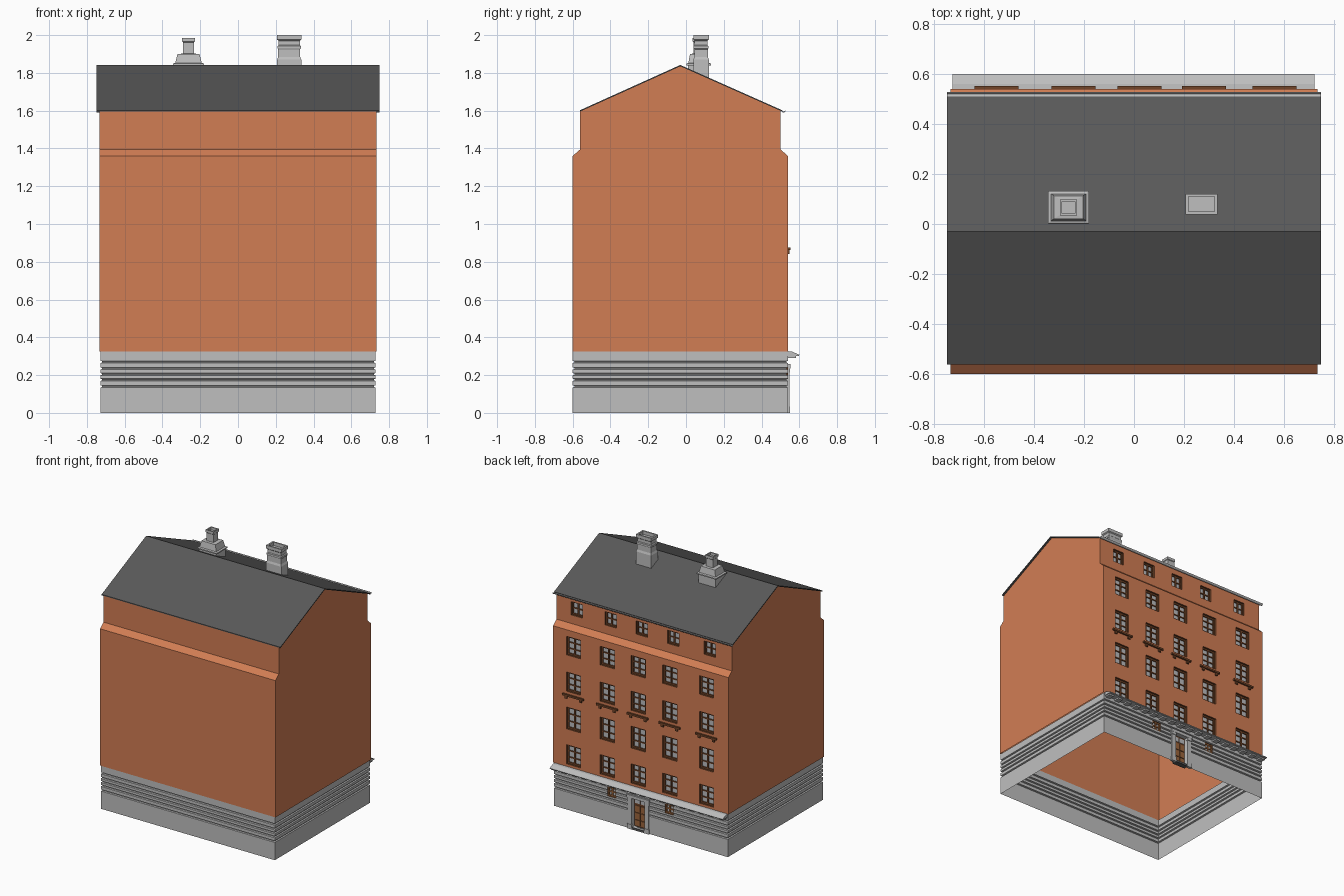
import bpy, bmesh, math

if "Cube" in bpy.data.objects:
    bpy.data.objects.remove(bpy.data.objects["Cube"])

def material(name, r, g, b):
    m = bpy.data.materials.new(name)
    m.diffuse_color = (r, g, b, 1)
    m.use_nodes = True
    m.node_tree.nodes["Principled BSDF"].inputs["Base Color"].default_value = m.diffuse_color
    return m

ORANGE = material("orange plaster", 0.64, 0.205, 0.088)
GREY = material("light grey stone", 0.52, 0.52, 0.52)
ROOF = material("dark grey roofing", 0.10, 0.10, 0.10)
BROWN = material("dark brown wood", 0.17, 0.06, 0.022)
WOOD = material("warm brown wood", 0.33, 0.13, 0.045)
GLASS = material("grey glass", 0.50, 0.51, 0.53)

def finish(name, bm, mat, normals=True):
    bmesh.ops.remove_doubles(bm, verts=bm.verts, dist=1e-5)
    if normals:
        bmesh.ops.recalc_face_normals(bm, faces=bm.faces)
    me = bpy.data.meshes.new(name)
    bm.to_mesh(me)
    bm.free()
    me.materials.append(mat)
    ob = bpy.data.objects.new(name, me)
    bpy.context.collection.objects.link(ob)
    return ob

def face(bm, pts):
    return bm.faces.new([bm.verts.new(p) for p in pts])

def box(bm, x0, x1, y0, y1, z0, z1):
    v = [bm.verts.new((x, y, z)) for z in (z0, z1) for x, y in ((x0, y0), (x1, y0), (x1, y1), (x0, y1))]
    for q in ((3, 2, 1, 0), (4, 5, 6, 7), (0, 1, 5, 4), (1, 2, 6, 5), (2, 3, 7, 6), (3, 0, 4, 7)):
        bm.faces.new([v[i] for i in q])

def extrude_x(bm, prof, x0, x1, closed=True):
    """Sweep a (y, z) profile along x; closed profiles get end caps."""
    n = len(prof)
    for i in range(n if closed else n - 1):
        (ya, za), (yb, zb) = prof[i], prof[(i + 1) % n]
        face(bm, [(x0, ya, za), (x1, ya, za), (x1, yb, zb), (x0, yb, zb)])
    if closed:
        for x in (x0, x1):
            face(bm, [(x, y, z) for y, z in prof])

def inset_at(prof, z):
    for (za, ia), (zb, ib) in zip(prof, prof[1:]):
        if za <= z <= zb:
            return ia + (ib - ia) * (z - za) / (zb - za)
    return prof[-1][1]

def facade(bm, prof, half, holes, taper):
    """Back wall sheet following a (z, inset) profile, with rectangular holes."""
    zs = sorted({z for z, _ in prof} | {z for h in holes for z in h[2:]})
    xs = sorted({-half, half} | {x for h in holes for x in h[:2]})
    def pt(x, z):
        i = inset_at(prof, z)
        if taper and abs(x) == half:
            x -= math.copysign(i, x)
        return (x, YB - i, z)
    for za, zb in zip(zs, zs[1:]):
        for xa, xb in zip(xs, xs[1:]):
            xm, zm = (xa + xb) / 2, (za + zb) / 2
            if not any(h[0] < xm < h[1] and h[2] < zm < h[3] for h in holes):
                face(bm, [pt(xb, za), pt(xa, za), pt(xa, zb), pt(xb, zb)])

YF, YB = -0.60, 0.54
BASE_X, WALL_X, BASE_TOP = 0.728, 0.734, 0.325
COLS = (-0.55, -0.243, 0.022, 0.28, 0.563)
ROWS = ((0.345, 0.49), (0.61, 0.775), (0.895, 1.04), (1.17, 1.31))
DOOR = (-0.037, 0.073, 0.015, 0.235)

main_holes = [(c - 0.06, c + 0.06, a, b) for c in COLS for a, b in ROWS]
attic_holes = [(c - 0.048, c + 0.048, 1.46, 1.56) for c in COLS]
cellar_holes = [(c - 0.036, c + 0.036, 0.195, 0.265) for c in (0.244, -0.237)]

# Stone base: open shell with horizontal grooves
grooves = [(0, 0)]
for z in (0.14, 0.175, 0.205, 0.235, 0.27):
    grooves += [(z - 0.006, 0), (z - 0.003, 0.009), (z + 0.003, 0.009), (z + 0.006, 0)]
grooves.append((BASE_TOP, 0))
bm = bmesh.new()
facade(bm, grooves, BASE_X, cellar_holes + [DOOR], True)
for (za, a), (zb, b) in zip(grooves, grooves[1:]):
    face(bm, [(-BASE_X + a, YF + a, za), (BASE_X - a, YF + a, za),
              (BASE_X - b, YF + b, zb), (-BASE_X + b, YF + b, zb)])
    for s in (-1, 1):
        q = [(s * (BASE_X - a), YF + a, za), (s * (BASE_X - a), YB - a, za),
             (s * (BASE_X - b), YB - b, zb), (s * (BASE_X - b), YF + b, zb)]
        face(bm, q if s > 0 else q[::-1])
finish("stone_base", bm, GREY, False)

# Plastered walls with chamfered setback and gables
steps = [(BASE_TOP, 0), (1.36, 0), (1.395, 0.04), (1.60, 0.04)]
bm = bmesh.new()
facade(bm, steps, WALL_X, main_holes + attic_holes, False)
for (za, a), (zb, b) in zip(steps, steps[1:]):
    face(bm, [(-WALL_X, YF + a, za), (WALL_X, YF + a, za), (WALL_X, YF + b, zb), (-WALL_X, YF + b, zb)])
outline = [(YB - i, z) for z, i in steps] + [(-0.03, 1.835)] + [(YF + i, z) for z, i in reversed(steps)]
face(bm, [(WALL_X, y, z) for y, z in outline])
face(bm, [(-WALL_X, y, z) for y, z in outline[::-1]])
finish("plaster_walls", bm, ORANGE, False)

# Roof: thin folded slab
bm = bmesh.new()
extrude_x(bm, [(-0.562, 1.595), (-0.562, 1.602), (-0.03, 1.842), (0.51, 1.602), (0.51, 1.595), (-0.03, 1.835)], -0.748, 0.748)
finish("roof", bm, ROOF)

# Half-round gutter along the back eave
bm = bmesh.new()
arc = [(0.516 + 0.012 * math.cos(t * math.pi / 6), 1.602 - 0.012 * math.sin(t * math.pi / 6)) for t in range(7)]
inner = [(0.516 + 0.008 * math.cos(t * math.pi / 6), 1.602 - 0.008 * math.sin(t * math.pi / 6)) for t in range(6, -1, -1)]
extrude_x(bm, arc + inner, -0.748, 0.748)
finish("gutter", bm, GREY)

# Recessed windows: glass sheet, reveal and glazing bars
reveal, bars, glass, cellar = (bmesh.new() for _ in range(4))

def window(h, y, bar_bm, glass_bm, cols, rows, depth=0.022, f=0.012, m=0.004):
    x0, x1, z0, z1 = h
    yb = y - depth
    ring = [(x0, z0), (x1, z0), (x1, z1), (x0, z1)]
    for (xa, za), (xb, zb) in zip(ring, ring[1:] + ring[:1]):
        face(reveal, [(xa, y, za), (xb, y, zb), (xb, yb, zb), (xa, yb, za)])
    face(glass_bm, [(x1, yb, z0), (x0, yb, z0), (x0, yb, z1), (x1, yb, z1)])
    yt = yb + 0.008
    for a, b in ((x0, x0 + f), (x1 - f, x1)):
        box(bar_bm, a, b, yb, yt, z0, z1)
    for a, b in ((z0, z0 + f), (z1 - f, z1)):
        box(bar_bm, x0 + f, x1 - f, yb, yt, a, b)
    for i in range(1, cols):
        x = x0 + (x1 - x0) * i / cols
        box(bar_bm, x - m * 1.4, x + m * 1.4, yb, yt, z0 + f, z1 - f)
    for i in range(1, rows):
        z = z0 + (z1 - z0) * i / rows
        box(bar_bm, x0 + f, x1 - f, yb, yt - 0.001, z - m, z + m)

for h in main_holes:
    window(h, YB, bars, glass, 2, 3)
for h in attic_holes:
    window(h, YB - 0.04, bars, glass, 2, 2, f=0.01)
for h in cellar_holes:
    window(h, YB, cellar, glass, 2, 2, 0.015, 0.01)
finish("window_reveals", reveal, BROWN, False)
finish("window_frames", bars, BROWN)
finish("window_glass", glass, GLASS, False)
finish("cellar_window_frames", cellar, WOOD)

# Bracketed sills under the third-row windows
bm = bmesh.new()
for c in COLS:
    box(bm, c - 0.088, c + 0.088, YB - 0.002, YB + 0.013, 0.862, 0.876)
    for s in (-1, 1):
        box(bm, c + s * 0.06 - 0.01, c + s * 0.06 + 0.01, YB - 0.002, YB + 0.009, 0.842, 0.862)
finish("window_sills", bm, BROWN)

# Cornice over the base, with a row of blocks beneath
bm = bmesh.new()
extrude_x(bm, [(0.535, 0.327), (0.56, 0.325), (0.60, 0.308), (0.597, 0.302), (0.535, 0.302)], -0.726, 0.722)
finish("cornice", bm, GREY)
bm = bmesh.new()
for i in range(18):
    x = -0.70 + i * 1.396 / 17
    box(bm, x - 0.02, x + 0.02, 0.535, 0.583, 0.291, 0.302)
finish("cornice_blocks", bm, GREY)

# Door: recess, two panelled leaves, transom light
x0, x1, z0, z1 = DOOR
xc, yd = (x0 + x1) / 2, YB - 0.03
bm = bmesh.new()
ring = [(x0, z0), (x1, z0), (x1, z1), (x0, z1)]
for (xa, za), (xb, zb) in zip(ring, ring[1:] + ring[:1]):
    face(bm, [(xa, YB, za), (xb, YB, zb), (xb, yd, zb), (xa, yd, za)])
finish("door_recess", bm, GREY, False)
bm = bmesh.new()
box(bm, x0, x1, yd - 0.005, yd + 0.004, z0, z1)
finish("door_frame", bm, BROWN)
bm = bmesh.new()
for s in (-1, 1):
    for a, b in ((0.025, 0.065), (0.072, 0.12), (0.127, 0.175)):
        xa, xb = sorted((xc + s * 0.005, xc + s * 0.046))
        box(bm, xa, xb, yd, yd + 0.010, a, b)
finish("door_panels", bm, WOOD)
bm = bmesh.new()
for s in (-1, 1):
    xa, xb = sorted((xc + s * 0.004, xc + s * 0.046))
    box(bm, xa, xb, yd, yd + 0.007, 0.19, 0.225)
finish("door_transom_glass", bm, GLASS)

# Stone door surround and step
bm = bmesh.new()
for s in (-1, 1):
    for a, b, p, za, zb in ((0.055, 0.088, 0.007, 0, 0.235), (0.052, 0.092, 0.011, 0, 0.035), (0.052, 0.092, 0.011, 0.215, 0.235)):
        xa, xb = sorted((xc + s * a, xc + s * b))
        box(bm, xa, xb, YB - 0.01, YB + p, za, zb)
box(bm, xc - 0.095, xc + 0.095, YB - 0.01, YB + 0.012, 0.235, 0.258)
finish("door_surround", bm, GREY)
bm = bmesh.new()
box(bm, xc - 0.055, xc + 0.055, yd, YB + 0.010, 0, 0.015)
finish("door_step", bm, ROOF)

# Chimneys: stacked rectangular sections with a hollow top
def chimney(name, cx, cy, sections):
    bm = bmesh.new()
    rings = [[bm.verts.new((cx + a * hx, cy + b * hy, z)) for a, b in ((-1, -1), (1, -1), (1, 1), (-1, 1))]
             for z, hx, hy in sections]
    for r, q in zip(rings, rings[1:]):
        for i in range(4):
            j = (i + 1) % 4
            bm.faces.new((r[i], r[j], q[j], q[i]))
    bm.faces.new(rings[0][::-1])
    bm.faces.new(rings[-1])
    finish(name, bm, GREY)

chimney("stepped_chimney", -0.262, 0.067, [
    (1.75, 0.072, 0.056), (1.838, 0.072, 0.056), (1.84, 0.082, 0.065), (1.849, 0.082, 0.065),
    (1.853, 0.070, 0.054), (1.90, 0.058, 0.046), (1.902, 0.030, 0.028), (1.962, 0.030, 0.028),
    (1.966, 0.034, 0.032), (1.985, 0.034, 0.032), (1.985, 0.026, 0.024), (1.965, 0.026, 0.024)])
chimney("tall_chimney", 0.271, 0.08, [
    (1.74, 0.064, 0.041), (1.87, 0.064, 0.041), (1.885, 0.058, 0.036), (1.925, 0.058, 0.036),
    (1.93, 0.062, 0.039), (1.942, 0.062, 0.039), (1.947, 0.056, 0.034), (1.97, 0.056, 0.034),
    (1.976, 0.064, 0.041), (2.0, 0.064, 0.041), (2.0, 0.052, 0.030), (1.975, 0.052, 0.030)])
